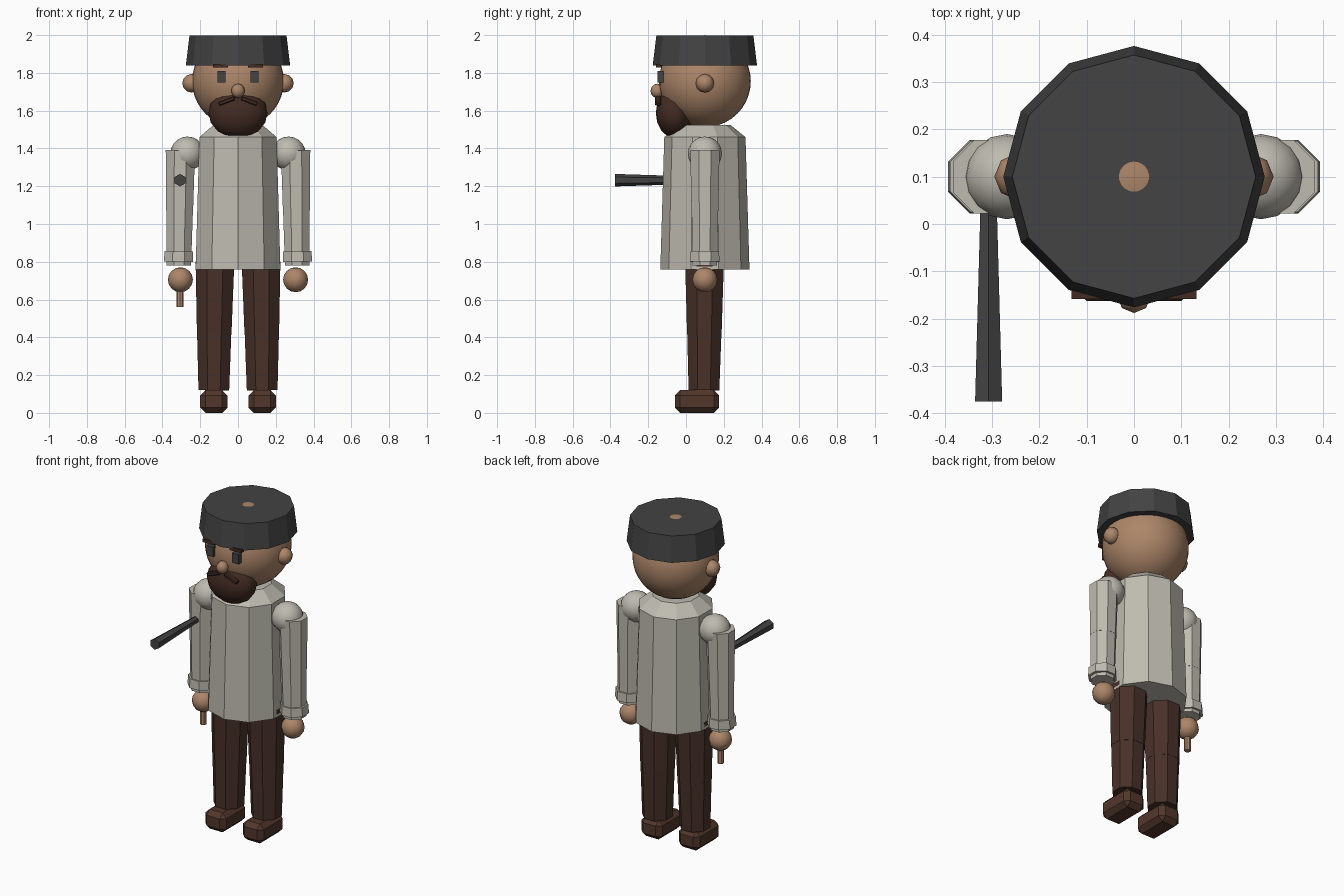
import bpy, math
from mathutils import Vector

if "Cube" in bpy.data.objects:
    bpy.data.objects.remove(bpy.data.objects["Cube"])


def material(name, r, g, b):
    m = bpy.data.materials.new(name)
    lin = [((c / 255 + 0.055) / 1.055) ** 2.4 for c in (r, g, b)]
    m.diffuse_color = (*lin, 1)
    m.use_nodes = True
    m.node_tree.nodes["Principled BSDF"].inputs["Base Color"].default_value = m.diffuse_color
    return m


SKIN = material("skin", 172, 134, 105)
COAT = material("pale_coat", 190, 187, 176)
TROUSERS = material("dark_brown_trousers", 72, 49, 41)
LEATHER = material("brown_leather", 82, 54, 43)
HAIR = material("dark_brown_hair", 66, 43, 35)
CHARCOAL = material("charcoal", 67, 67, 67)


def finish(ob, name, mat, smooth=False):
    ob.name = name
    ob.data.materials.append(mat)
    if smooth:
        bpy.ops.object.shade_smooth_by_angle(angle=math.radians(50))
    return ob


def ball(name, loc, scale, mat, seg=16, rings=10, smooth=True):
    bpy.ops.mesh.primitive_uv_sphere_add(segments=seg, ring_count=rings, radius=1, location=loc)
    ob = bpy.context.object
    ob.scale = scale
    bpy.ops.object.transform_apply(location=False, rotation=False, scale=True)
    return finish(ob, name, mat, smooth)


def frustum(name, a, b, r1, r2, sides, mat, spin=0):
    """Flat-sided tapered prism from point a (radius r1) to point b (radius r2)."""
    a, b = Vector(a), Vector(b)
    bpy.ops.mesh.primitive_cone_add(vertices=sides, radius1=r1, radius2=r2, depth=(b - a).length)
    ob = bpy.context.object
    ob.rotation_euler = (0, 0, spin)
    bpy.ops.object.transform_apply(location=False, rotation=True, scale=False)
    d = b - a
    if abs(d.x) + abs(d.y) > 1e-5:
        ob.rotation_euler = Vector((0, 0, 1)).rotation_difference(d).to_euler()
    ob.location = (a + b) / 2
    return finish(ob, name, mat)


def box(name, loc, size, mat, rot_y=0, bevel=0):
    bpy.ops.mesh.primitive_cube_add(size=1, location=loc)
    ob = bpy.context.object
    ob.scale = size
    bpy.ops.object.transform_apply(location=False, rotation=False, scale=True)
    ob.rotation_euler.y = rot_y
    if bevel:
        m = ob.modifiers.new("chamfer", 'BEVEL')
        m.width, m.segments = bevel, 1
    return finish(ob, name, mat)


Y = 0.1            # depth of the body axis
E = math.pi / 8    # turns an octagon flat side forward

# Head and hat
ball("head", (0, Y, 1.756), (0.243, 0.243, 0.2435), SKIN, 32, 20)
frustum("hat", (0, Y, 1.84), (0, Y, 1.997), 0.276, 0.257, 12, CHARCOAL)

# Face
ball("nose", (0, -0.152, 1.705), (0.036, 0.036, 0.038), SKIN, 8, 6)
ball("beard", (0, -0.06, 1.588), (0.156, 0.1, 0.133), HAIR, 16, 8)

# Coat body and sloped shoulders
frustum("coat", (0, Y, 0.76), (0, Y, 1.46), 0.236, 0.215, 10, COAT)
frustum("coat_collar", (0, Y, 1.46), (0, Y, 1.525), 0.215, 0.135, 10, COAT)

for s, side in ((-1, "left"), (1, "right")):
    # Ears, eyes, brows and moustache
    ball(side + "_ear", (s * 0.246, Y, 1.745), (0.049, 0.049, 0.049), SKIN, 8, 6)
    box(side + "_eye", (s * 0.087, -0.135, 1.78), (0.044, 0.03, 0.06), CHARCOAL)
    box(side + "_brow", (s * 0.092, -0.143, 1.838), (0.08, 0.03, 0.02), HAIR)
    box(side + "_moustache", (s * 0.06, -0.148, 1.651), (0.09, 0.03, 0.022), HAIR,
        rot_y=s * 0.36, bevel=0.005)

    # Arm: shoulder, two sleeve parts, cuff and hand
    ball(side + "_shoulder", (s * 0.268, Y, 1.373), (0.09, 0.09, 0.09), COAT, 16, 10)
    frustum(side + "_upper_sleeve", (s * 0.309, Y, 1.07), (s * 0.305, Y, 1.39),
            0.077, 0.084, 8, COAT, E)
    frustum(side + "_lower_sleeve", (s * 0.313, Y, 0.78), (s * 0.309, Y, 1.07),
            0.07, 0.076, 8, COAT, E)
    frustum(side + "_cuff", (s * 0.315, Y, 0.8), (s * 0.314, Y, 0.855),
            0.084, 0.081, 8, COAT, E)
    ball(side + "_hand", (s * 0.305, Y, 0.705), (0.066, 0.066, 0.066), SKIN, 12, 8)

    # Leg and shoe
    frustum(side + "_thigh", (s * 0.126, Y - 0.003, 0.42), (s * 0.122, Y - 0.002, 0.8),
            0.099, 0.111, 8, TROUSERS, E)
    frustum(side + "_shin", (s * 0.128, Y - 0.005, 0.12), (s * 0.126, Y - 0.003, 0.42),
            0.088, 0.098, 8, TROUSERS, E)
    box(side + "_shoe", (s * 0.128, 0.058, 0.06), (0.144, 0.235, 0.12), LEATHER, bevel=0.028)

# Flared barrel and the grip below the hand
frustum("barrel", (-0.307, -0.375, 1.232), (-0.307, 0.1, 1.232), 0.033, 0.018, 6, CHARCOAL)
frustum("grip", (-0.307, Y, 0.56), (-0.307, Y, 0.7), 0.019, 0.019, 8, SKIN)
